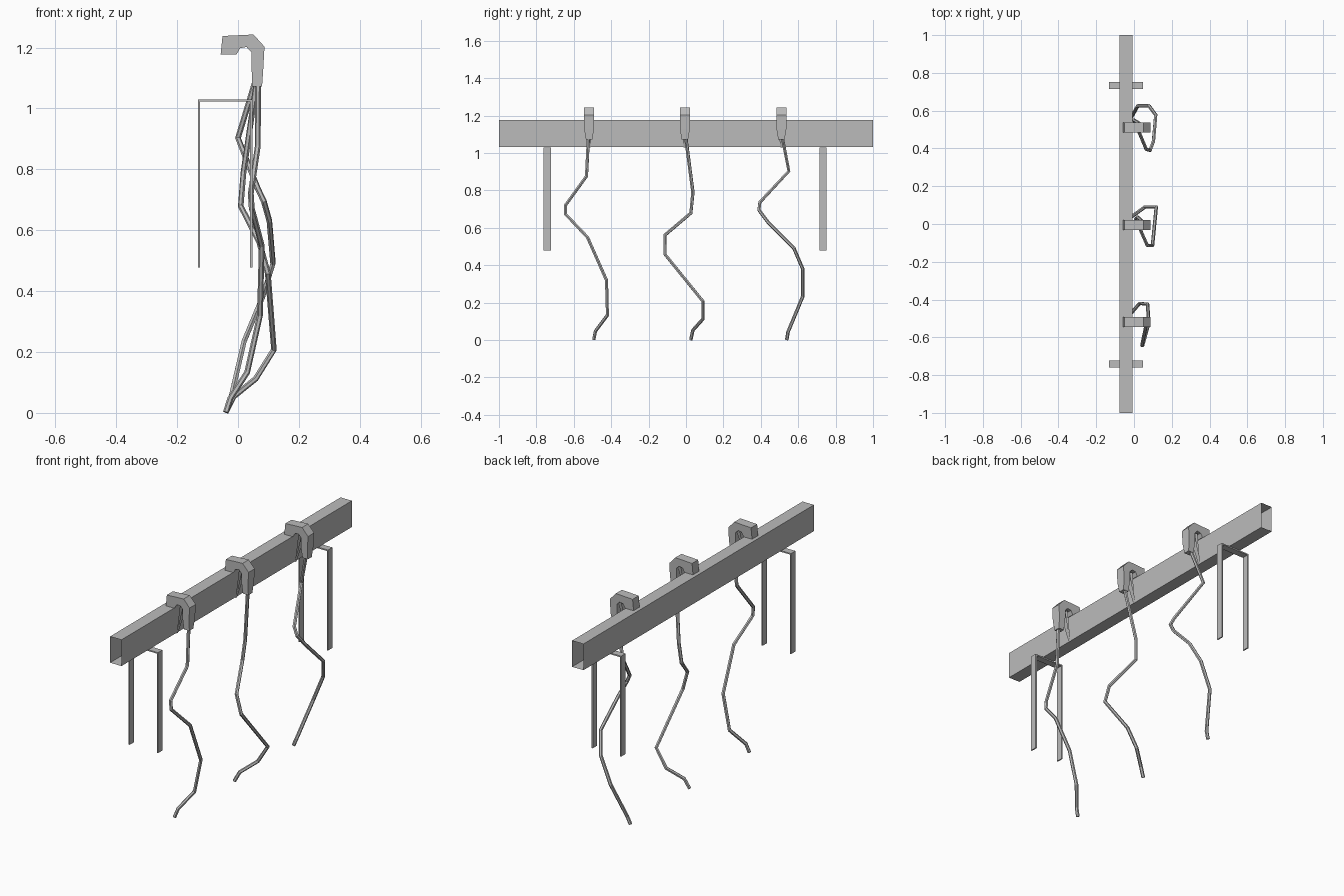
import bpy
import bmesh
from mathutils import Vector

cube = bpy.data.objects.get("Cube")
if cube:
    bpy.data.objects.remove(cube, do_unlink=True)

# Single plain grey for everything
grey = bpy.data.materials.new("plain_grey")
grey.use_nodes = True
COLOUR = (0.5, 0.5, 0.5, 1)
grey.diffuse_color = COLOUR
grey.node_tree.nodes["Principled BSDF"].inputs["Base Color"].default_value = COLOUR


def add_object(name, data):
    obj = bpy.data.objects.new(name, data)
    data.materials.append(grey)
    bpy.context.scene.collection.objects.link(obj)
    return obj


def extrude_profile(name, profile, y, half, caps=True, closed=True):
    """Sweep an xz profile along y; half(z) gives the half width."""
    bm = bmesh.new()
    rows = [[bm.verts.new((x, y + side * half(z), z)) for x, z in profile]
            for side in (-1, 1)]
    count = len(profile)
    for i in range(count if closed else count - 1):
        j = (i + 1) % count
        bm.faces.new((rows[0][i], rows[0][j], rows[1][j], rows[1][i]))
    if caps:
        bm.faces.new(rows[0])
        bm.faces.new(rows[1][::-1])
    bmesh.ops.recalc_face_normals(bm, faces=bm.faces)
    mesh = bpy.data.meshes.new(name)
    bm.to_mesh(mesh)
    bm.free()
    return add_object(name, mesh)


def strand(name, points):
    """Thin bent cord following a polyline."""
    curve = bpy.data.curves.new(name, "CURVE")
    curve.dimensions = "3D"
    curve.bevel_depth = 0.0095
    curve.bevel_resolution = 1
    curve.use_fill_caps = True
    line = curve.splines.new("POLY")
    line.points.add(len(points) - 1)
    for point, co in zip(line.points, points):
        point.co = (*co, 1)
    line.use_smooth = False
    return add_object(name, curve)


# Hollow beam, open at both ends
extrude_profile("beam", [(-0.077, 1.033), (-0.008, 1.033), (-0.008, 1.177), (-0.077, 1.177)],
                0, lambda z: 1.0, caps=False)

# Hanging strap brackets: upside-down U of thin strip
L, R, TOP, LOW, T = -0.132, 0.047, 1.03, 0.478, 0.007
strap = [(L, LOW), (L, TOP), (R, TOP), (R, LOW),
         (R - T, LOW), (R - T, TOP - T), (L + T, TOP - T), (L + T, LOW)]
for label, y in (("front", -0.742), ("back", 0.733)):
    extrude_profile(label + "_bracket", strap, y, lambda z: 0.019)

# Hooks over the beam, with a tapered stem and a folded sheet latch
hook = [(-0.057, 1.177), (-0.051, 1.238), (0.051, 1.243), (0.087, 1.203),
        (0.083, 1.13), (0.079, 1.072), (0.046, 1.072), (0.045, 1.13),
        (0.044, 1.185), (0.028, 1.202), (0.007, 1.198), (-0.005, 1.177)]
latch = [(0.024, 1.195), (-0.006, 1.03), (0.04, 1.19)]
hook_y = {"front": -0.518, "middle": -0.006, "back": 0.51}
for label, y in hook_y.items():
    extrude_profile(label + "_hook", hook, y, lambda z: 0.017 if z < 1.1 else 0.0265)
    extrude_profile(label + "_latch", latch, y, lambda z: 0.006 if z < 1.1 else 0.02,
                    caps=False, closed=False)

# Cords hanging from the hooks
strand("front_strand", [
    (0.066, -0.52, 1.12), (0.065, -0.532, 0.876), (0.042, -0.644, 0.721),
    (0.045, -0.644, 0.673), (0.078, -0.527, 0.55), (0.072, -0.425, 0.32),
    (0.03, -0.42, 0.133), (-0.025, -0.484, 0.048), (-0.04, -0.493, 0.002)])
strand("middle_strand", [
    (0.066, -0.006, 1.12), (0.018, 0.037, 0.79), (0.009, 0.026, 0.679),
    (0.07, -0.113, 0.561), (0.098, -0.113, 0.459), (0.118, 0.09, 0.208),
    (0.058, 0.09, 0.112), (-0.015, 0.037, 0.053), (-0.04, 0.026, 0.002)])
strand("back_strand", [
    (0.066, 0.508, 1.12), (0.0, 0.55, 0.903), (0.065, 0.395, 0.737),
    (0.085, 0.39, 0.695), (0.103, 0.438, 0.631), (0.115, 0.577, 0.491),
    (0.08, 0.625, 0.379), (0.02, 0.625, 0.235), (-0.025, 0.545, 0.042),
    (-0.04, 0.539, 0.002)])
